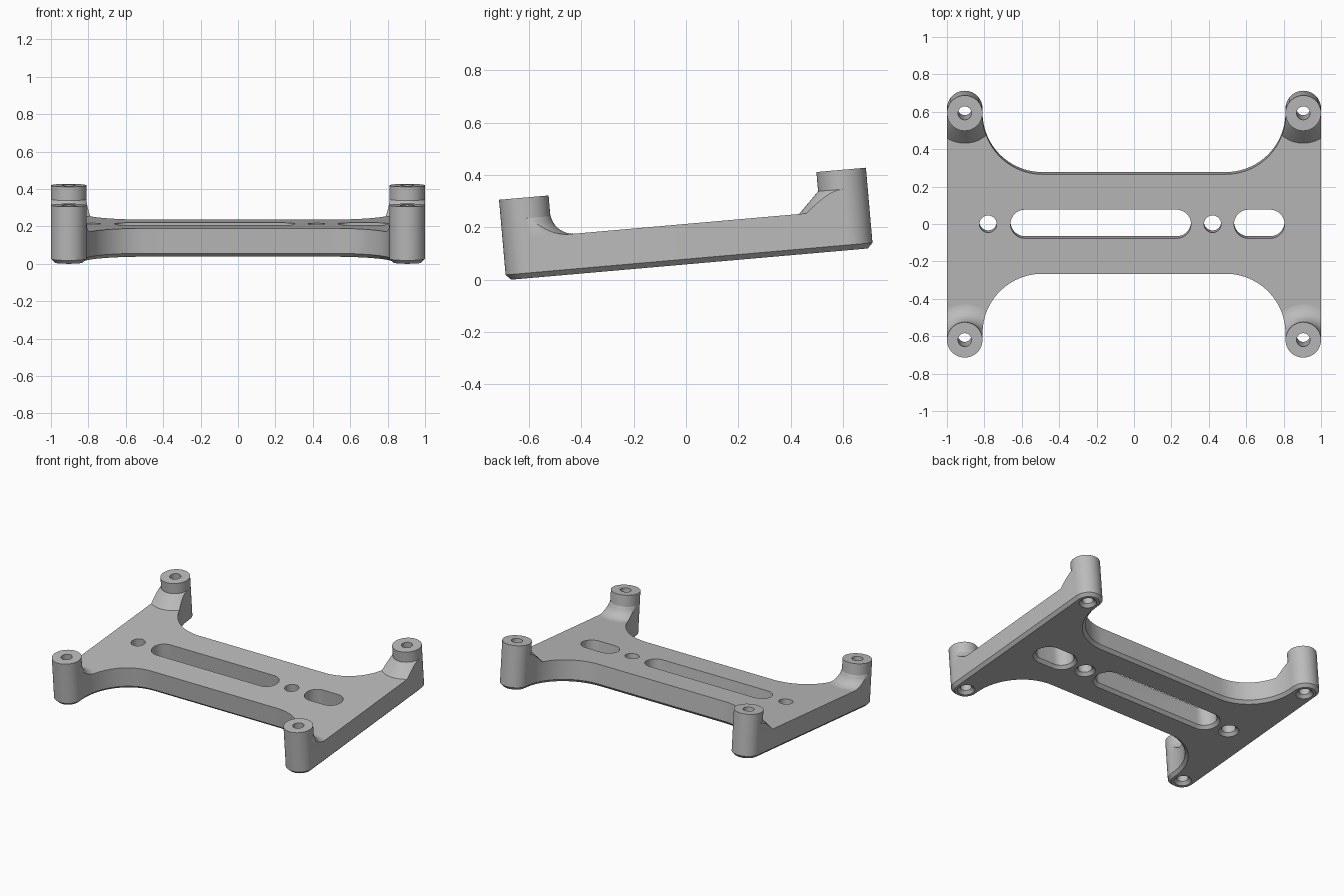
import bpy, bmesh
from math import sin, cos, pi, radians
from mathutils import Matrix

cube = bpy.data.objects.get("Cube")
if cube:
    bpy.data.objects.remove(cube, do_unlink=True)

grey = bpy.data.materials.new("mid_grey")
grey.use_nodes = True
grey.diffuse_color = (0.5, 0.5, 0.5, 1)
grey.node_tree.nodes["Principled BSDF"].inputs["Base Color"].default_value = (0.5, 0.5, 0.5, 1)

# Main sizes, measured square to the plate before it is tilted
MID_Y = 0.0185
BOTTOM, PLATE_TOP, BOSS_TOP = 0.058, 0.212, 0.366
CHAMFER = 0.02
BOSS_X, BOSS_Y, BOSS_R, BORE_R = 0.905, 0.6085, 0.095, 0.036
WAIST, CORNER_R = 0.267, 0.32
TILT = Matrix.Rotation(radians(5), 4, 'X')


def arc(cx, cy, r, a0, a1, n):
    """Points along an arc, angles in degrees."""
    angles = [radians(a0 + (a1 - a0) * i / n) for i in range(n + 1)]
    return [(cx + r * cos(a), cy + r * sin(a)) for a in angles]


def circle(cx, cy, r, n=48):
    return arc(cx, cy, r, 0, 360, n)[:-1]


def slot(x0, x1, r):
    """Round-ended slot between two x limits."""
    return arc(x1 - r, MID_Y, r, -90, 90, 20) + arc(x0 + r, MID_Y, r, 90, 270, 20)


def plate_outline(inset=0.0):
    """One quarter of the four-armed outline, mirrored twice."""
    inner_x = BOSS_X - BOSS_R
    q = arc(BOSS_X, BOSS_Y, BOSS_R - inset, 0, 180, 24)
    q += arc(inner_x - CORNER_R, WAIST + CORNER_R, CORNER_R + inset, 0, -90, 24)
    back = q + [(-x, y) for x, y in reversed(q)]
    full = back + [(x, -y) for x, y in reversed(back)]
    return [(x, y + MID_Y) for x, y in full]


def loft(name, rings, ends="cap"):
    """Skin a list of (outline, z); ends may be cap, open or wrap."""
    bm = bmesh.new()
    loops = [[bm.verts.new((x, y, z)) for x, y in pts] for pts, z in rings]
    pairs = list(zip(loops, loops[1:]))
    if ends == "wrap":
        pairs.append((loops[-1], loops[0]))
    for a, b in pairs:
        for i in range(len(a)):
            j = (i + 1) % len(a)
            bm.faces.new((a[i], a[j], b[j], b[i]))
    if ends == "cap":
        bm.faces.new(loops[0])
        bm.faces.new(loops[-1])
    bmesh.ops.recalc_face_normals(bm, faces=bm.faces)
    mesh = bpy.data.meshes.new(name)
    bm.to_mesh(mesh)
    bm.free()
    mesh.materials.append(grey)
    obj = bpy.data.objects.new(name, mesh)
    bpy.context.collection.objects.link(obj)
    return obj


def boolean(obj, cutters, operation):
    """Apply booleans and discard the cutters."""
    for c in cutters:
        c.hide_render = True
        mod = obj.modifiers.new("cut", 'BOOLEAN')
        mod.operation = operation
        mod.solver = 'EXACT'
        mod.object = c
    bpy.context.view_layer.update()
    deps = bpy.context.evaluated_depsgraph_get()
    mesh = bpy.data.meshes.new_from_object(obj.evaluated_get(deps))
    obj.modifiers.clear()
    obj.data = mesh
    for c in cutters:
        bpy.data.objects.remove(c, do_unlink=True)


def hole_cutter(shape):
    """Through hole with a chamfered lower mouth."""
    extra = 0.01
    return loft("hole_cutter", [(shape(CHAMFER + extra), BOTTOM - extra),
                                (shape(0), BOTTOM + CHAMFER), (shape(0), PLATE_TOP + 0.1)])


parts = []
corners = [(sx, sy) for sx in (-1, 1) for sy in (-1, 1)]

# Plate with chamfered lower rim
plate = loft("plate", [(plate_outline(CHAMFER), BOTTOM),
                       (plate_outline(), BOTTOM + CHAMFER), (plate_outline(), PLATE_TOP)])
cutters = [hole_cutter(lambda g, a=a, b=b: slot(a - g, b + g, 0.077 + g))
           for a, b in ((-0.66, 0.305), (0.535, 0.805))]
cutters += [hole_cutter(lambda g, x=x: circle(x, MID_Y, 0.046 + g)) for x in (-0.78, 0.42)]
cutters += [hole_cutter(lambda g, sx=sx, sy=sy: circle(sx * BOSS_X, MID_Y + sy * BOSS_Y, BORE_R + g))
            for sx, sy in corners]
boolean(plate, cutters, 'DIFFERENCE')
parts.append(plate)

# Flare profiles: conical at the rear, hollow fillet at the front
base, core = PLATE_TOP - 0.001, BOSS_R - 0.01
cone = [(core, base), (BOSS_R + 0.081, base), (BOSS_R - 0.007, PLATE_TOP + 0.087), (core, PLATE_TOP + 0.087)]
F = 0.088
fillet = [(core, base), (BOSS_R + F, base)]
fillet += [(BOSS_R + F - F * sin(a), PLATE_TOP + F - F * cos(a))
           for a in (radians(8 * i) for i in range(1, 11))]
fillet.append((core, PLATE_TOP + F))

for sx, sy in corners:
    cx, cy = sx * BOSS_X, MID_Y + sy * BOSS_Y
    label = ("rear" if sy > 0 else "front") + ("_left" if sx > 0 else "_right")

    # Bored boss
    tube = [(BOSS_R, PLATE_TOP), (BOSS_R, BOSS_TOP), (BORE_R, BOSS_TOP), (BORE_R, PLATE_TOP)]
    parts.append(loft(label + "_boss", [(circle(cx, cy, r), z) for r, z in tube], "open"))

    # Flare trimmed to the plate outline
    profile = cone if sy > 0 else fillet
    flare = loft(label + "_flare", [(circle(cx, cy, r, 64), z) for r, z in profile], "wrap")
    trim = loft("trim", [(plate_outline(), 0.0), (plate_outline(), 0.6)])
    boolean(flare, [trim], 'INTERSECT')
    parts.append(flare)

# Tilt everything nose-down and smooth the curved walls
for obj in parts:
    obj.data.transform(TILT)
    bpy.ops.object.select_all(action='DESELECT')
    obj.select_set(True)
    bpy.context.view_layer.objects.active = obj
    bpy.ops.object.shade_smooth_by_angle(angle=radians(30))
